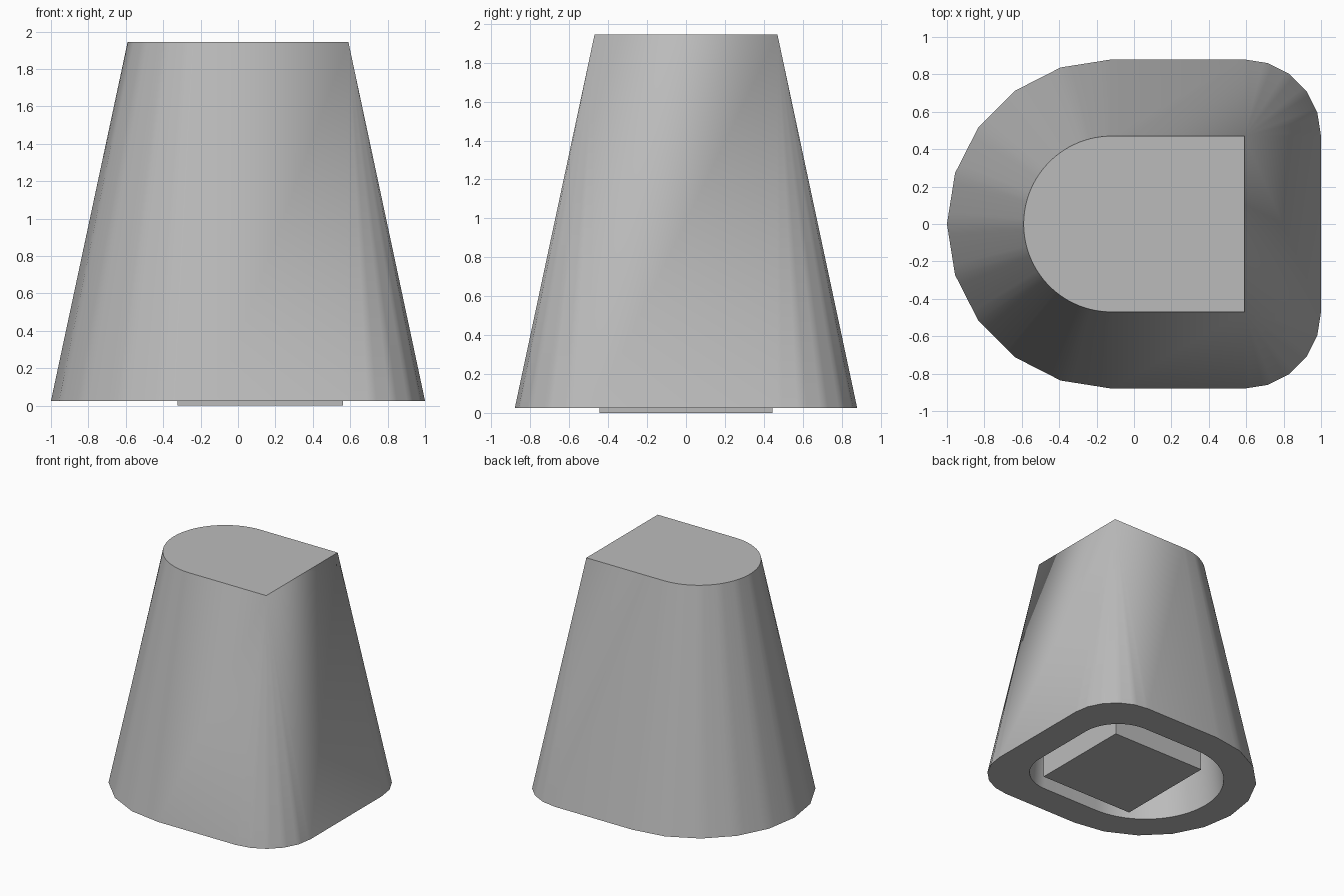
import bpy
import bmesh
from math import radians, cos, sin

cube = bpy.data.objects.get("Cube")
if cube:
    bpy.data.objects.remove(cube, do_unlink=True)

grey = bpy.data.materials.new("light grey")
grey.use_nodes = True
grey.diffuse_color = (0.5, 0.5, 0.5, 1)
grey.node_tree.nodes["Principled BSDF"].inputs["Base Color"].default_value = (0.5, 0.5, 0.5, 1)

STEP = 18   # facet angle of the coarse outline
FINE = 3.6  # sampling angle of every outline
ARC_X = -0.12


def finish(bm, name):
    """Turn a bmesh into a grey object shaded smooth between sharp edges."""
    bmesh.ops.remove_doubles(bm, verts=bm.verts[:], dist=1e-5)
    bmesh.ops.recalc_face_normals(bm, faces=bm.faces[:])
    mesh = bpy.data.meshes.new(name)
    bm.to_mesh(mesh)
    bm.free()
    mesh.materials.append(grey)
    obj = bpy.data.objects.new(name, mesh)
    bpy.context.collection.objects.link(obj)
    bpy.ops.object.select_all(action='DESELECT')
    obj.select_set(True)
    bpy.context.view_layer.objects.active = obj
    bpy.ops.object.shade_smooth_by_angle(angle=radians(35))
    return obj


def arc(cx, cy, r, start, sweep, coarse):
    """Points of an arc; a coarse one runs along straight chords."""
    points = []
    for i in range(round(sweep / FINE) + 1):
        a = i * FINE
        k = 1.0
        if coarse:
            k = cos(radians(STEP / 2)) / cos(radians(a % STEP - STEP / 2))
        t = radians(start + a)
        points.append((cx + r * k * cos(t), cy + r * k * sin(t)))
    return points


def outline(bm, half_y, front_x, corner, z, coarse=False):
    """D-shaped loop: a half circle at -x, two corners at +x."""
    cx, cy = front_x - corner, half_y - corner
    points = (arc(cx, -cy, corner, -90, 90, coarse)
              + arc(cx, cy, corner, 0, 90, coarse)
              + arc(ARC_X, 0, half_y, 90, 180, coarse))
    return [bm.verts.new((x, y, z)) for x, y in points]


# Tapered hollow body: cavity ceiling, opening, rim, top
bm = bmesh.new()
loops = [
    outline(bm, 0.47, 0.59, 0.15, 1.65),
    outline(bm, 0.62, 0.74, 0.335, 0.025),
    outline(bm, 0.88, 1.0, 0.41, 0.025, coarse=True),
    outline(bm, 0.47, 0.59, 0.0, 1.945),
]
for low, high in zip(loops, loops[1:]):
    for i in range(len(low)):
        j = (i + 1) % len(low)
        bm.faces.new((low[i], low[j], high[j], high[i]))
bm.faces.new(loops[0])
bm.faces.new(loops[-1])
finish(bm, "tapered_body")

# Square core standing inside the cavity, just below the rim
bm = bmesh.new()
bmesh.ops.create_cube(bm, size=1)
bmesh.ops.scale(bm, vec=(0.885, 0.89, 1.66), verts=bm.verts[:])
bmesh.ops.translate(bm, vec=(0.12, 0, 0.83), verts=bm.verts[:])
finish(bm, "inner_core")
